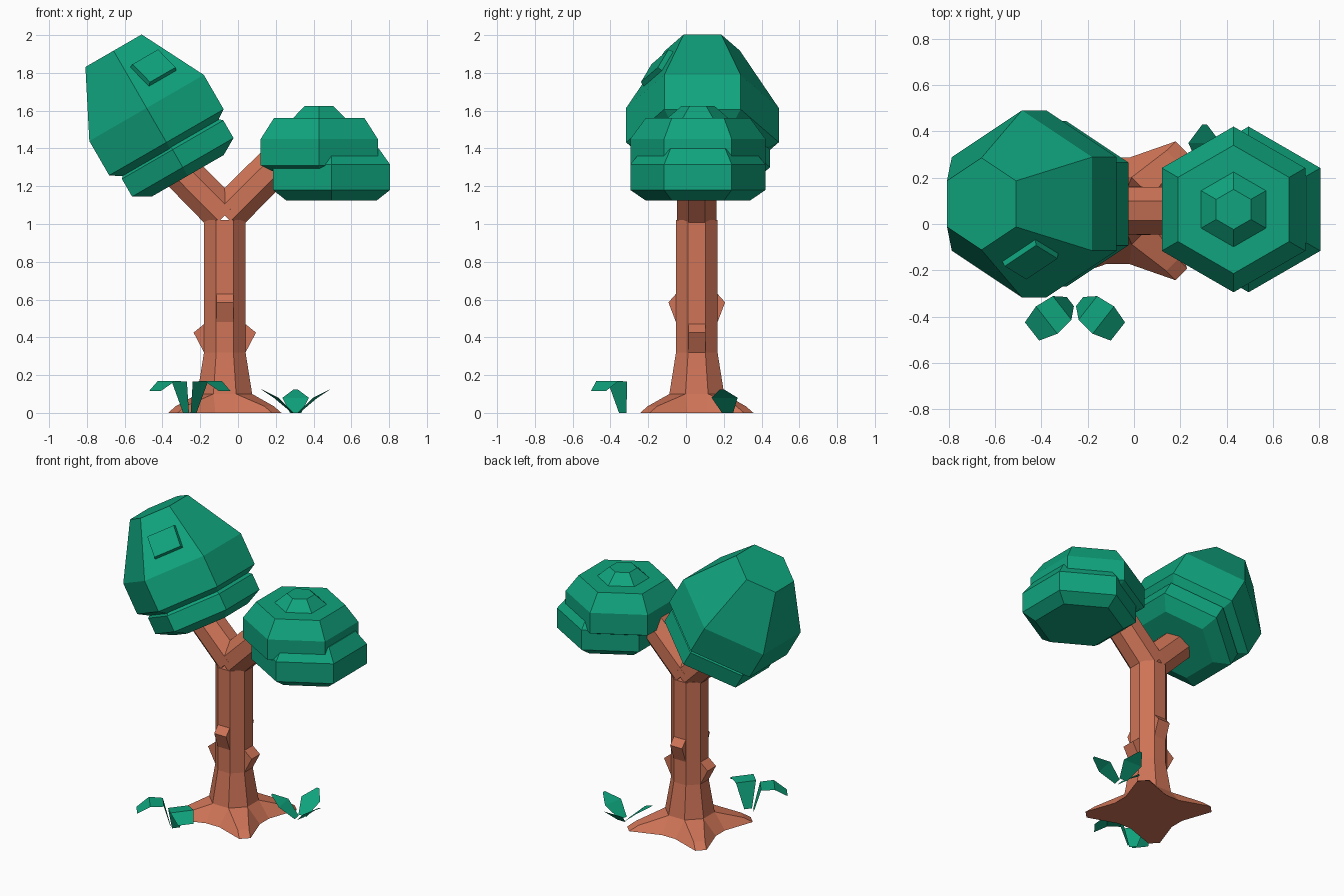
import bpy
import bmesh
from math import radians, pi, cos, sin
from mathutils import Matrix, Vector

if "Cube" in bpy.data.objects:
    bpy.data.objects.remove(bpy.data.objects["Cube"])


def material(name, color):
    m = bpy.data.materials.new(name)
    m.use_nodes = True
    m.diffuse_color = color
    m.node_tree.nodes["Principled BSDF"].inputs["Base Color"].default_value = color
    return m


bark = material("bark brown", (0.62, 0.175, 0.095, 1))
leaf_green = material("leaf green", (0.005, 0.37, 0.205, 1))


def finish(bm, name, mat, fix_normals=True):
    if fix_normals:
        bmesh.ops.recalc_face_normals(bm, faces=bm.faces)
    mesh = bpy.data.meshes.new(name)
    bm.to_mesh(mesh)
    bm.free()
    mesh.materials.append(mat)
    obj = bpy.data.objects.new(name, mesh)
    bpy.context.collection.objects.link(obj)
    return obj


def ngon(n, apothem, z, center=(0, 0)):
    r = apothem / cos(pi / n)
    return [Vector((center[0] + r * cos((2 * i + 1) * pi / n),
                    center[1] + r * sin((2 * i + 1) * pi / n), z)) for i in range(n)]


def loft(bm, rings, matrix=Matrix(), cap_start=True):
    # Skin a stack of equal rings and cap the ends
    rows = [[bm.verts.new(matrix @ p) for p in ring] for ring in rings]
    n = len(rows[0])
    for low, high in zip(rows, rows[1:]):
        for i in range(n):
            j = (i + 1) % n
            bm.faces.new((low[i], low[j], high[j], high[i]))
    if cap_start:
        bm.faces.new(rows[0][::-1])
    bm.faces.new(rows[-1])
    return rows


base = Matrix.Translation((-0.07, 0.057, 0))

# Trunk: octagonal column with four diagonal roots
bm = bmesh.new()
rows = loft(bm, [ngon(8, a, z) for a, z in
                 ((0.145, 0.1), (0.11, 0.32), (0.11, 1.02))], base, cap_start=False)
foot = rows[0]
ground = []
for k in range(4):
    turn = base @ Matrix.Rotation(k * pi / 2, 4, "Z")
    a, b = foot[2 * k], foot[2 * k + 1]
    s1, t1, t2, s2 = [bm.verts.new(turn @ Vector((x, y, 0))) for x, y in
                      ((0.23, 0.05), (0.30, 0.25), (0.25, 0.30), (0.05, 0.23))]
    u1, u2 = [bm.verts.new(turn @ Vector((x, y, 0.035))) for x, y in
              ((0.26, 0.21), (0.21, 0.26))]
    for f in ((a, s1, t1, u1), (a, u1, u2, b), (u1, t1, t2, u2), (b, u2, t2, s2)):
        bm.faces.new(f)
    ground += [s1, t1, t2, s2]
for k in range(4):
    bm.faces.new((foot[2 * k + 1], ground[4 * k + 3],
                  ground[(4 * k + 4) % 16], foot[(2 * k + 2) % 8]))
bm.faces.new(ground[::-1])
finish(bm, "trunk", bark)

# Two forked branches
for side, name, length in ((1, "left_branch", 0.5), (-1, "right_branch", 0.43)):
    bm = bmesh.new()
    m = base @ Matrix.Translation((0, 0, 1.045)) @ Matrix.Rotation(side * pi / 4, 4, "Y")
    loft(bm, [ngon(8, 0.105, 0), ngon(8, 0.1, length)], m)
    finish(bm, name, bark)

# Wedge knots, lower on the sides and higher on front and back
for k in range(4):
    reach, z = ((0.165, 0.32), (0.15, 0.48))[k % 2]
    profile = ((0.1, z), (0.11, z), (reach, z + 0.105), (0.11, z + 0.15), (0.1, z + 0.15))
    bm = bmesh.new()
    loft(bm, [[Vector((x, w, h)) for x, h in profile] for w in (-0.045, 0.045)],
         base @ Matrix.Rotation(k * pi / 2, 4, "Z"))
    finish(bm, f"knot_{k + 1}", bark)


def foliage(name, center, profile, matrix=Matrix()):
    bm = bmesh.new()
    loft(bm, [ngon(6, a, z, center) for a, z in profile], matrix)
    finish(bm, name, leaf_green)


# Small upright crown: stepped dome over an offset lower tier
foliage("small_crown_top", (0.43, 0.063),
        ((0.25, 1.28), (0.31, 1.31), (0.31, 1.45), (0.24, 1.56), (0.14, 1.56), (0.075, 1.625)))
foliage("small_crown_bottom", (0.495, 0.063),
        ((0.24, 1.125), (0.31, 1.18), (0.31, 1.315), (0.25, 1.4)))

# Large crown leaning to one side
lean = Matrix.Rotation(radians(-30), 4, "Y")
foliage("large_crown_top", (0.388, 0.087),
        ((0.29, 1.39), (0.35, 1.43), (0.35, 1.64), (0.172, 1.99)), lean)
foliage("large_crown_bottom", (0.397, 0.087),
        ((0.22, 1.22), (0.31, 1.272), (0.31, 1.38), (0.26, 1.43)), lean)

# Raised patch on the front slope of the large crown
bm = bmesh.new()
patch = (lean @ Matrix.Translation((0.388, 0.087, 1.8)) @ Matrix.Rotation(-pi / 3, 4, "Z")
         @ Matrix.Translation((0.265, 0, 0)) @ Matrix.Rotation(radians(-27), 4, "Y"))
loft(bm, [[Vector((x, y * w, z * w)) for y, z in
           ((-0.1, -0.08), (0.1, -0.08), (0.1, 0.08), (-0.1, 0.08))]
          for x, w in ((-0.04, 1.05), (0.03, 0.9))], patch)
finish(bm, "crown_patch", leaf_green)


def blade(name, x, y, angle, sections):
    # Bent ground leaf: sections of (reach, height, half width)
    bm = bmesh.new()
    m = Matrix.Translation((x, y, 0)) @ Matrix.Rotation(radians(angle), 4, "Z")
    rows = [[bm.verts.new(m @ Vector((r, s * w, z))) for s in (-1, 1)] for r, z, w in sections]
    for p, q in zip(rows, rows[1:]):
        bm.faces.new((p[0], q[0], q[1], p[1]))
    finish(bm, name, leaf_green, False)


# Ground leaves: a drooping pair in front, a smaller clump beside the trunk
droop = ((0, 0, 0.025), (0.045, 0.165, 0.065), (0.13, 0.17, 0.075), (0.21, 0.115, 0.05))
blade("front_leaf_1", -0.275, -0.335, 218, droop)
blade("front_leaf_2", -0.235, -0.335, 322, droop)
short = ((0, 0, 0.03), (0.09, 0.08, 0.07), (0.17, 0.125, 0.01))
for i, (x, y, angle) in enumerate(((0.305, 0.26, 90), (0.32, 0.22, -10), (0.29, 0.22, 190))):
    blade(f"side_leaf_{i + 1}", x, y, angle, short)
